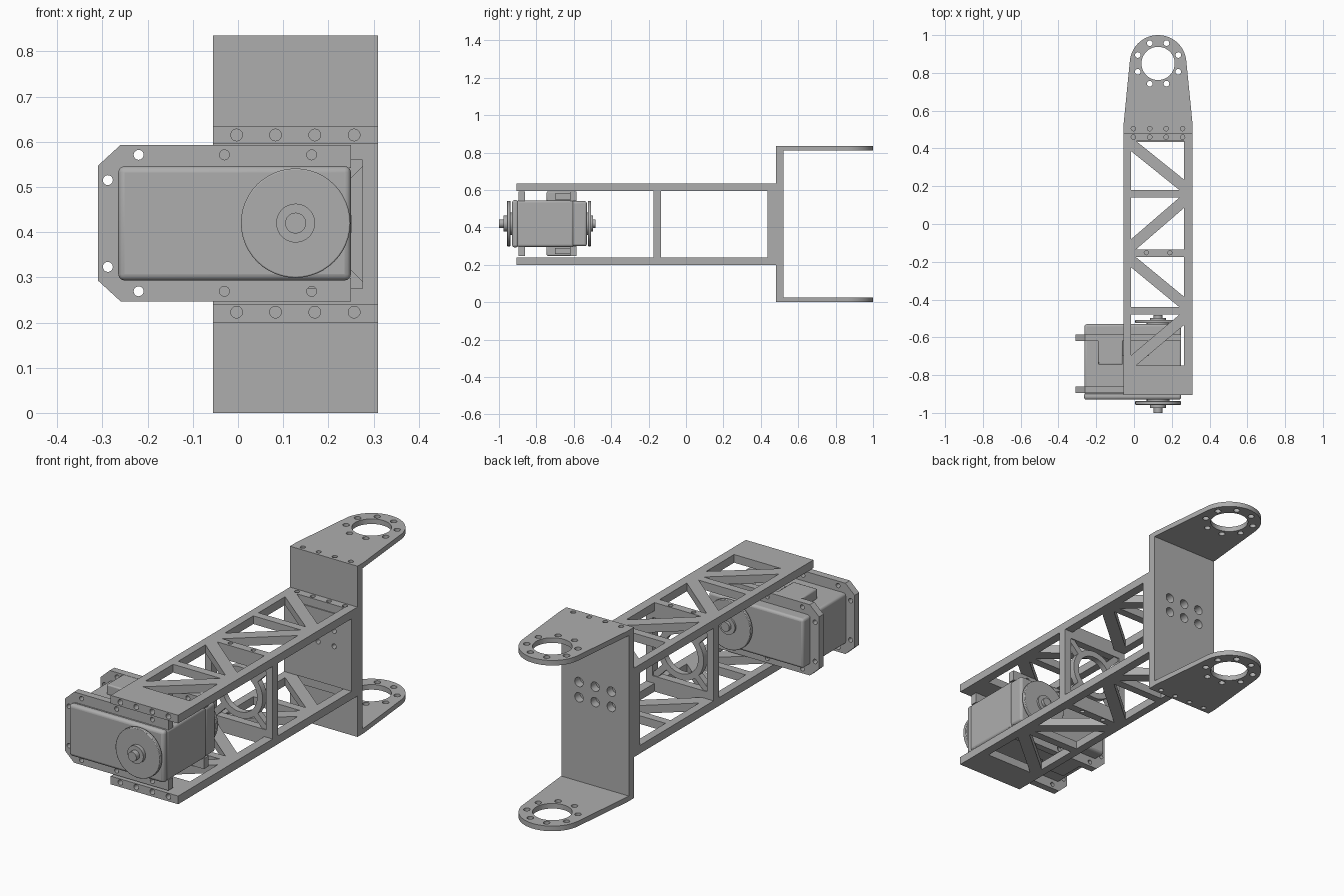
import bpy, bmesh
from math import cos, sin, pi, radians
from mathutils import Vector, Matrix

if "Cube" in bpy.data.objects:
    bpy.data.objects.remove(bpy.data.objects["Cube"], do_unlink=True)

GREY = (0.42, 0.42, 0.42, 1)
mat = bpy.data.materials.new("machined grey")
mat.use_nodes = True
mat.diffuse_color = GREY
mat.node_tree.nodes["Principled BSDF"].inputs["Base Color"].default_value = GREY

XL, XR = -0.055, 0.31          # width of the arm frame
CX, CZ = 0.1275, 0.418         # output axis, mid height
HOLE_X = [-0.003, 0.083, 0.17, 0.257]
made = []


def finish(name, bm, bevel=0, segments=3):
    bmesh.ops.remove_doubles(bm, verts=bm.verts, dist=0.00005)
    bmesh.ops.recalc_face_normals(bm, faces=bm.faces)
    mesh = bpy.data.meshes.new(name)
    bm.to_mesh(mesh)
    bm.free()
    mesh.materials.append(mat)
    ob = bpy.data.objects.new(name, mesh)
    bpy.context.collection.objects.link(ob)
    if bevel:
        mod = ob.modifiers.new("rounded edges", 'BEVEL')
        mod.width, mod.segments = bevel, segments
    made.append(ob)
    return ob


def circle(u, v, r, n=28, a0=0, a1=2 * pi):
    return [(u + r * cos(a0 + (a1 - a0) * i / n), v + r * sin(a0 + (a1 - a0) * i / n))
            for i in range(n)]


def rect(u0, u1, v0, v1):
    return [(u0, v0), (u1, v0), (u1, v1), (u0, v1)]


def plate(name, outline, holes, axis, lo, hi):
    """Extrude an outline with holes along the z or y axis."""
    cu = bpy.data.curves.new(name, 'CURVE')
    cu.dimensions, cu.fill_mode, cu.extrude = '2D', 'BOTH', (hi - lo) / 2
    for loop in [outline] + holes:
        sp = cu.splines.new('POLY')
        sp.points.add(len(loop) - 1)
        for p, (u, v) in zip(sp.points, loop):
            p.co = (u, v, 0, 1)
        sp.use_cyclic_u = True
    tmp = bpy.data.objects.new(name, cu)
    bpy.context.collection.objects.link(tmp)
    dg = bpy.context.evaluated_depsgraph_get()
    mesh = bpy.data.meshes.new_from_object(tmp.evaluated_get(dg))
    bm = bmesh.new()
    bm.from_mesh(mesh)
    bpy.data.objects.remove(tmp, do_unlink=True)
    bpy.data.curves.remove(cu)
    bpy.data.meshes.remove(mesh)
    mid = (lo + hi) / 2
    for v in bm.verts:
        x, y, z = v.co
        v.co = (x, y, z + mid) if axis == 'z' else (x, z + mid, y)
    return finish(name, bm)


def box(name, x0, x1, y0, y1, z0, z1, bevel=0, segments=3):
    bm = bmesh.new()
    size = Matrix.Diagonal((x1 - x0, y1 - y0, z1 - z0, 1))
    place = Matrix.Translation(((x0 + x1) / 2, (y0 + y1) / 2, (z0 + z1) / 2))
    bmesh.ops.create_cube(bm, size=1, matrix=place @ size)
    return finish(name, bm, bevel, segments)


def disc(name, r, y0, y1, bevel=0):
    """Cylinder on the output axis."""
    bm = bmesh.new()
    m = Matrix.Translation((CX, (y0 + y1) / 2, 0.42)) @ Matrix.Rotation(pi / 2, 4, 'X')
    bmesh.ops.create_cone(bm, cap_ends=True, segments=48, radius1=r, radius2=r,
                          depth=y1 - y0, matrix=m)
    return finish(name, bm, bevel, 2)


# Truss panels: two triangles each side of a diagonal brace
def panel(y0, y1, falling):
    l, r = -0.015, 0.265
    tris = [[(l + 0.025, y1), (r, y1), (r, y0 + 0.055)],
            [(l, y0), (r - 0.025, y0), (l, y1 - 0.055)]]
    if not falling:
        tris = [[(x, y0 + y1 - y) for x, y in t] for t in tris]
    return tris


truss_holes = [circle(x, 0.46, 0.012, 16) for x in HOLE_X]
truss_holes += [circle(x, -0.152, 0.011, 16) for x in (0.065, 0.19)]
for y0, y1, falling in ((0.18, 0.44, True), (-0.135, 0.14, False),
                        (-0.44, -0.175, True), (-0.75, -0.48, False)):
    truss_holes += panel(y0, y1, falling)

# Fork ear outline with rounded end, bearing hole and bolt ring
ear = [(XL, 0.48), (XR, 0.48), (XR, 0.53)]
ear += circle(CX, 0.85, 0.15, 40, radians(6), radians(174))
ear += [(CX - 0.15 * cos(radians(6)), 0.866), (XL, 0.53)]
ear_holes = [circle(CX, 0.85, 0.088, 48)]
ear_holes += [circle(x, 0.505, 0.012, 16) for x in HOLE_X]
for k in range(8):
    a = radians(22.5 + 45 * k)
    ear_holes.append(circle(CX + 0.116 * cos(a), 0.85 + 0.116 * sin(a), 0.015, 16))

for side, z0, e0 in (("lower", 0.20, 0.0), ("upper", 0.595, 0.81)):
    z1 = z0 + 0.04
    plate(side + "_truss", rect(XL, XR, -0.86, 0.48), truss_holes, 'z', z0, z1)
    zh = 0.223 if side == "lower" else 0.615
    plate(side + "_truss_end", rect(XL, XR, z0, z1),
          [circle(x, zh, 0.013, 20) for x in HOLE_X], 'y', -0.905, -0.86)
    plate(side + "_fork_ear", ear, ear_holes, 'z', e0, e0 + 0.025)

# Fork back plate and the inner wall with screw holes
screws = [(x, z) for x in (0.04, 0.128, 0.215) for z in (0.435, 0.51)]
plate("fork_back_plate", rect(XL, XR, 0.025, 0.81),
      [circle(x, z, 0.023, 24) for x, z in screws], 'y', 0.48, 0.52)
plate("inner_wall", rect(XL, XR, 0.24, 0.595),
      [circle(x, z, 0.012, 16) for x, z in screws], 'y', 0.435, 0.48)

# Middle web: frame, ring and corner struts
plate("web_frame", rect(XL, XR, 0.24, 0.595),
      [rect(XL + 0.035, XR - 0.035, 0.275, 0.56)], 'y', -0.175, -0.135)
plate("web_ring", circle(CX, CZ, 0.125, 48), [circle(CX, CZ, 0.095, 48)], 'y', -0.17, -0.14)
for k in range(4):
    bm = bmesh.new()
    m = (Matrix.Translation((CX, -0.155, CZ)) @ Matrix.Rotation(pi / 4 + k * pi / 2, 4, 'Y')
         @ Matrix.Translation((0.165, 0, 0)) @ Matrix.Diagonal((0.10, 0.03, 0.03, 1)))
    bmesh.ops.create_cube(bm, size=1, matrix=m)
    finish("web_strut", bm)

# Motor housing
box("motor_body", -0.262, 0.25, -0.905, -0.60, 0.296, 0.544, 0.012)
box("motor_front_cover", -0.265, 0.25, -0.93, -0.895, 0.293, 0.546, 0.014)
box("motor_rear_cover", -0.262, 0.25, -0.61, -0.53, 0.30, 0.54, 0.012)
for z0, z1 in ((0.248, 0.30), (0.54, 0.592)):
    box("motor_side_block", -0.19, -0.06, -0.745, -0.60, z0, z1, 0.006, 2)
    box("motor_inner_block", -0.06, 0.08, -0.70, -0.60, z0 + 0.01, z1 - 0.01)

# Mounting flanges: C-shaped plates hugging the motor on its free side
flange = [(-0.31, 0.293), (-0.26, 0.247), (XR - 0.06, 0.247), (XR - 0.06, 0.298),
          (-0.25, 0.298), (-0.25, 0.542), (XR - 0.06, 0.542), (XR - 0.06, 0.593),
          (-0.26, 0.593), (-0.31, 0.547)]
flange_holes = [circle(-0.288, z, 0.011, 20) for z in (0.323, 0.515)]
flange_holes += [circle(x, z, 0.011, 20) for x in (-0.22, -0.03, 0.163) for z in (0.269, 0.571)]
for name, y in (("front_flange", -0.895), ("rear_flange", -0.62)):
    plate(name, flange, flange_holes, 'y', y, y + 0.035)

# Output horns on both faces
disc("front_horn_boss", 0.06, -0.945, -0.92)
disc("front_horn", 0.121, -0.957, -0.938, 0.003)
disc("front_hub", 0.043, -0.975, -0.95)
disc("front_shaft", 0.023, -1.0, -0.97)
disc("rear_horn_boss", 0.06, -0.535, -0.515)
disc("rear_horn", 0.121, -0.525, -0.507, 0.003)
disc("rear_hub", 0.043, -0.51, -0.498)
disc("rear_shaft", 0.023, -0.50, -0.483)

# Smooth round parts, keep hard edges
bpy.ops.object.select_all(action='DESELECT')
for ob in made:
    ob.select_set(True)
bpy.context.view_layer.objects.active = made[0]
bpy.ops.object.shade_smooth_by_angle(angle=radians(30))
